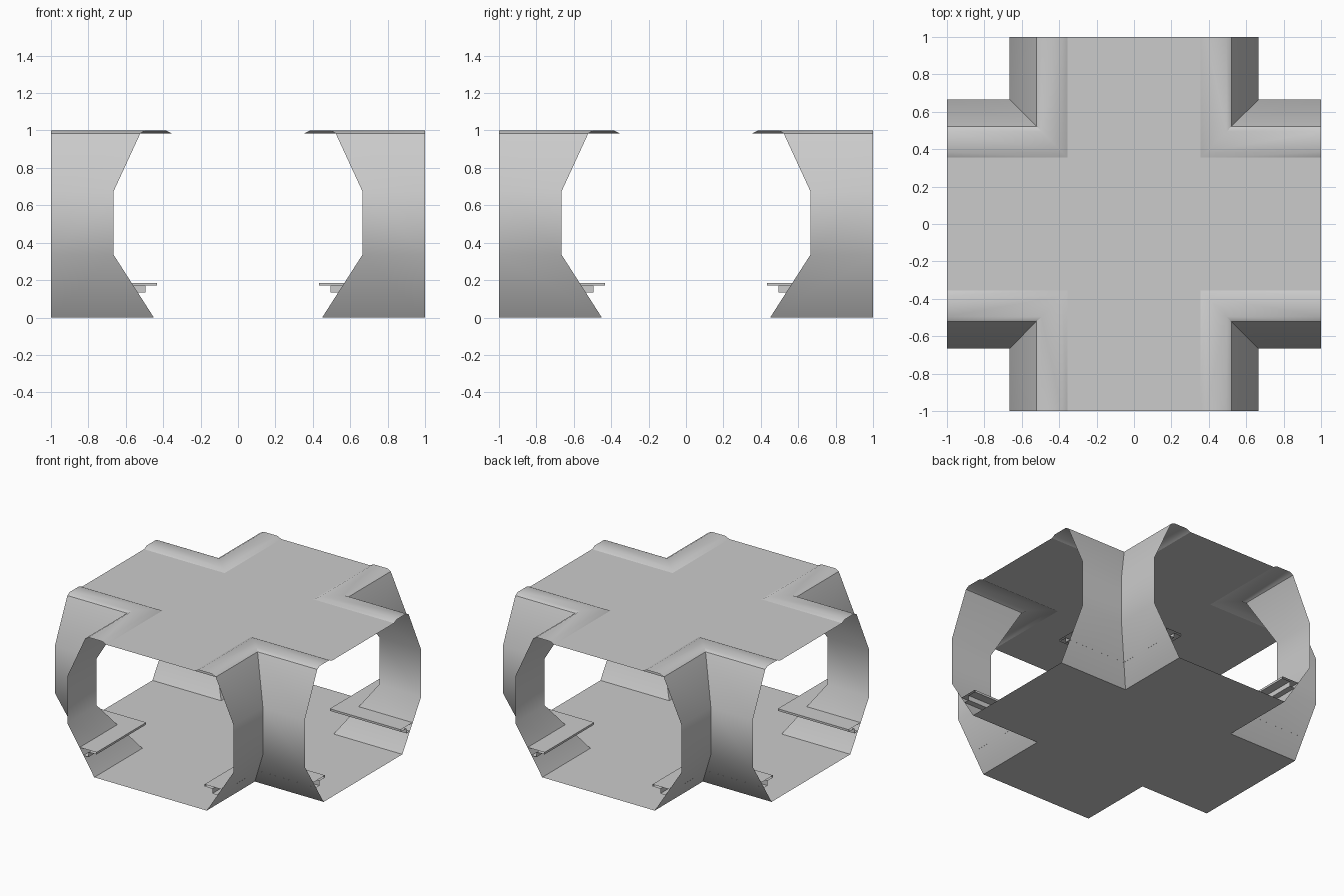
import bpy, math

if "Cube" in bpy.data.objects:
    bpy.data.objects.remove(bpy.data.objects["Cube"])

FLOOR_W = 0.45      # half-width of the corridor at the floor
CEIL_W = 0.355      # half-width of the recessed ceiling panel
CEIL_Z = 0.985


def make_object(name, verts, faces):
    mesh = bpy.data.meshes.new(name)
    mesh.from_pydata(verts, [], faces)
    mesh.update()
    obj = bpy.data.objects.new(name, mesh)
    bpy.context.collection.objects.link(obj)
    return obj


def cross_panel(name, w, z, face_up):
    """Flat plus-shaped panel with arms reaching the edges of the tile."""
    pts = []
    x, y = (1, w), None
    quadrant = [(1, w), (w, w), (w, 1)]
    for _ in range(4):
        pts += quadrant
        quadrant = [(-py, px) for px, py in quadrant]
    if not face_up:
        pts.reverse()
    return make_object(name, [(px, py, z) for px, py in pts], [list(range(12))])


def corner_sweep(name, profile, smooth_angle):
    """Sweep a (distance, height) profile round one mitred corner, mirrored to all four."""
    verts, faces = [], []
    for d, z in profile:
        verts += [(1, d, z), (d, d, z), (d, 1, z)]
    for i in range(len(profile) - 1):
        for j in range(2):
            a, b = i * 3 + j, (i + 1) * 3 + j
            faces.append((a, b, b + 1, a + 1))
    obj = make_object(name, verts, faces)
    obj.data.shade_smooth()
    obj.data.set_sharp_from_angle(angle=math.radians(smooth_angle))
    mirror = obj.modifiers.new("four_corners", 'MIRROR')
    mirror.use_axis = (True, True, False)
    mirror.use_mirror_merge = False
    return obj


# Floor and ceiling of the crossing
cross_panel("floor", FLOOR_W, 0, True)
cross_panel("ceiling", CEIL_W, CEIL_Z, False)

# Corner walls: sloped skirt, upright wall, inward slope
corner_sweep("corner_walls",
             [(FLOOR_W, 0), (0.665, 0.335), (0.665, 0.675), (0.522, CEIL_Z)], 40)

# Raised channel between the wall tops and the ceiling panel
corner_sweep("ceiling_channel",
             [(0.522, CEIL_Z), (0.495, 1.0), (0.385, 1.0), (CEIL_W, CEIL_Z)], 40)

# Stepped ledge running along the skirt
corner_sweep("wall_ledge",
             [(0.537, 0.135), (0.495, 0.135), (0.495, 0.17), (0.432, 0.17),
              (0.432, 0.185), (0.567, 0.185)], 30)
